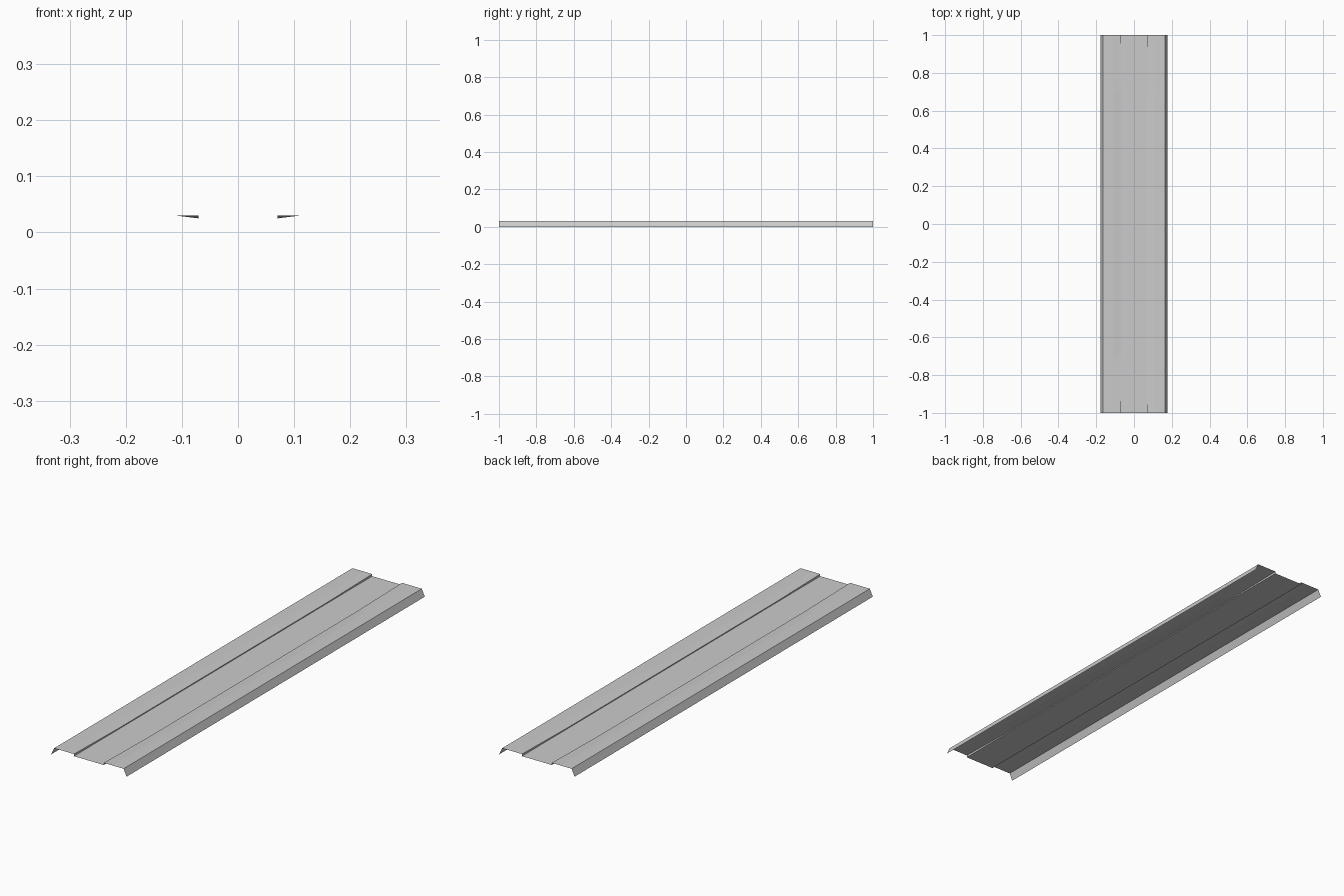
import bpy, bmesh

if "Cube" in bpy.data.objects:
    bpy.data.objects.remove(bpy.data.objects["Cube"])

# Cross-section of half the sheet, from outer lip to the tray edge
LIP, SHOULDER, BEND, STEP = 0.177, 0.163, 0.11, 0.07
TOP, DIP, TRAY = 0.03, 0.025, 0.021


def section(step_z):
    half = [(LIP, 0.0), (SHOULDER, TOP), (BEND, TOP), (STEP, step_z), (STEP, TRAY)]
    return [(-x, z) for x, z in half] + half[::-1]


# Folded sheet: the step edge stands slightly higher at both ends
bm = bmesh.new()
rows = []
for y, step_z in ((-1, TOP), (-0.7, DIP), (0.7, DIP), (1, TOP)):
    rows.append([bm.verts.new((x, y, z)) for x, z in section(step_z)])

for a, b in zip(rows, rows[1:]):
    for i in range(len(a) - 1):
        bm.faces.new((a[i], a[i + 1], b[i + 1], b[i]))
bm.normal_update()

mesh = bpy.data.meshes.new("folded_sheet_panel")
bm.to_mesh(mesh)
bm.free()
panel = bpy.data.objects.new("folded_sheet_panel", mesh)
bpy.context.collection.objects.link(panel)
